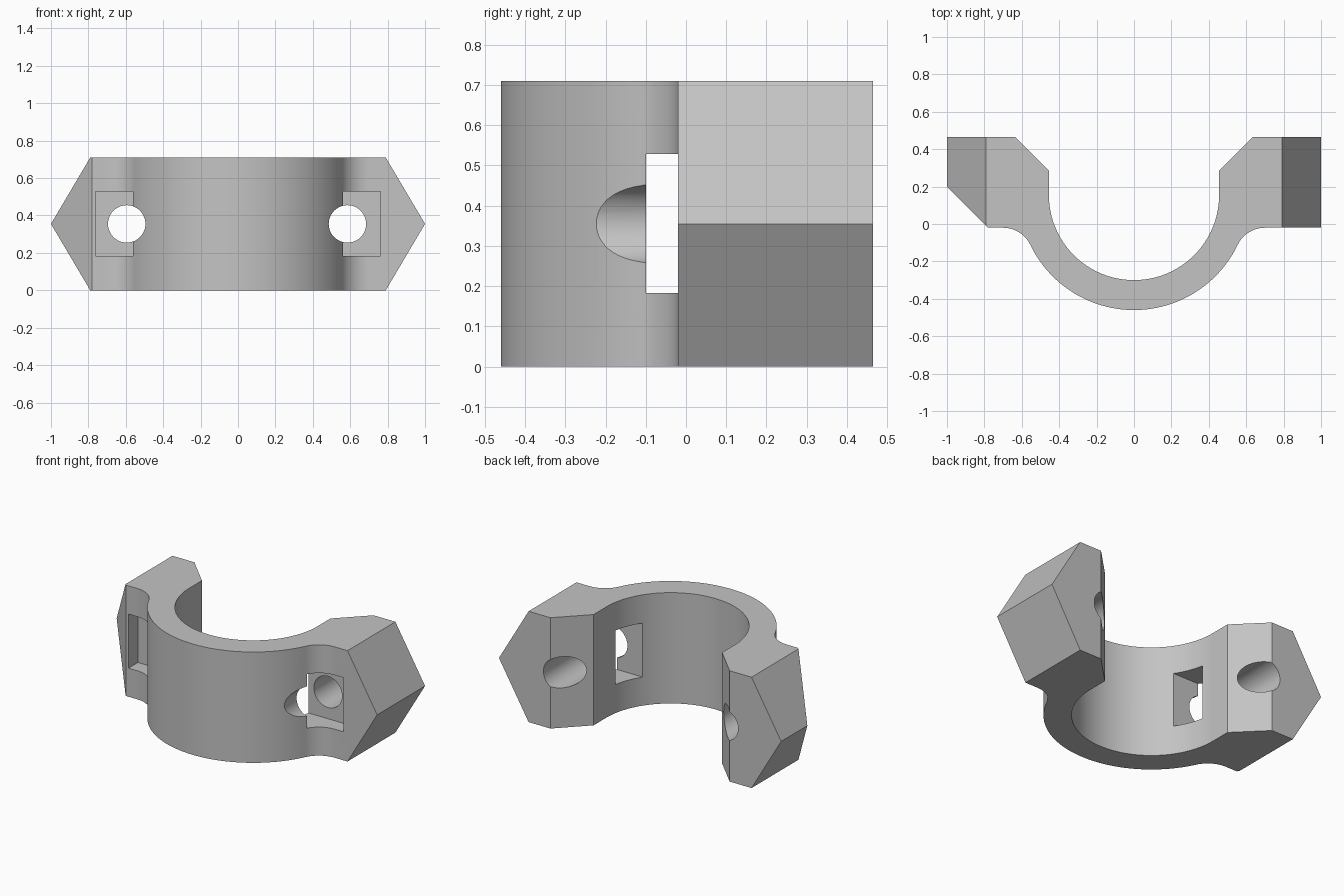
import bpy
import bmesh
from math import sin, cos, pi, atan2, radians
from mathutils import Matrix, Vector

cube = bpy.data.objects.get("Cube")
if cube:
    bpy.data.objects.remove(cube, do_unlink=True)

HEIGHT = 0.71
MID = HEIGHT / 2
AXIS_Y = 0.155          # centre of the bore
BORE, OUTER = 0.455, 0.615
FRONT, BACK = -0.02, 0.465
FILLET_X, FILLET = 0.70, 0.162

metal = bpy.data.materials.new("plain grey")
metal.use_nodes = True
grey = (0.55, 0.55, 0.55, 1)
metal.diffuse_color = grey
metal.node_tree.nodes["Principled BSDF"].inputs["Base Color"].default_value = grey


def make_object(name, bm):
    bmesh.ops.recalc_face_normals(bm, faces=bm.faces)
    mesh = bpy.data.meshes.new(name)
    bm.to_mesh(mesh)
    bm.free()
    mesh.materials.append(metal)
    obj = bpy.data.objects.new(name, mesh)
    bpy.context.collection.objects.link(obj)
    return obj


def prism(name, points, direction):
    bm = bmesh.new()
    face = bm.faces.new([bm.verts.new(p) for p in points])
    new = bmesh.ops.extrude_face_region(bm, geom=[face])["geom"]
    verts = [v for v in new if isinstance(v, bmesh.types.BMVert)]
    bmesh.ops.translate(bm, verts=verts, vec=Vector(direction))
    return make_object(name, bm)


def arc(cx, cy, r, start, end, steps):
    return [(cx + r * cos(start + (end - start) * i / steps),
             cy + r * sin(start + (end - start) * i / steps))
            for i in range(steps + 1)]


def combine(target, tool, operation):
    mod = target.modifiers.new(operation, 'BOOLEAN')
    mod.operation = operation
    mod.solver = 'EXACT'
    mod.object = tool
    bpy.context.view_layer.objects.active = target
    bpy.ops.object.modifier_apply(modifier=mod.name)
    bpy.data.objects.remove(tool, do_unlink=True)


# Plan outline: outer band with fillets, lugs, chamfered mouth and bore
fillet_y = FRONT - FILLET
tangent = atan2(fillet_y - AXIS_Y, FILLET_X)
outline = arc(0, AXIS_Y, OUTER, -pi - tangent, tangent, 56)
outline += arc(FILLET_X, fillet_y, FILLET, tangent + pi, pi / 2, 12)[1:]
outline += [(1.05, FRONT), (1.05, BACK), (0.635, BACK), (BORE, 0.285)]
outline += arc(0, AXIS_Y, BORE, 0, -pi, 64)
outline += [(-BORE, 0.285), (-0.635, BACK), (-1.05, BACK)]
outline += [(-1.05, 0.25), (-0.78, FRONT)]       # bevelled corner on one lug
outline += arc(-FILLET_X, fillet_y, FILLET, pi / 2, -tangent, 12)[:-1]
clamp = prism("clamp_half", [(x, y, 0) for x, y in outline], (0, 0, HEIGHT))

# Pointed lug ends
ends = [(-1, MID), (-0.79, 0), (0.79, 0), (1, MID), (0.79, HEIGHT), (-0.79, HEIGHT)]
blank = prism("pointed_blank", [(x, -1, z) for x, z in ends], (0, 2, 0))
combine(clamp, blank, 'INTERSECT')

# Bolt holes and nut pockets
for side, hole_x in ((-1, -0.595), (1, 0.585)):
    bm = bmesh.new()
    bmesh.ops.create_cone(bm, cap_ends=True, segments=48, radius1=0.1, radius2=0.1, depth=2,
                          matrix=Matrix.Translation((hole_x, 0, MID)) @ Matrix.Rotation(pi / 2, 4, 'X'))
    combine(clamp, make_object("bolt_hole", bm), 'DIFFERENCE')

    inner, outer = side * 0.3, side * 0.762
    corners = [(inner, -0.1), (outer, -0.1), (outer, 0.075), (inner, 0.075)]
    pocket = prism("nut_pocket", [(x, y, 0.183) for x, y in corners], (0, 0, 0.346))
    combine(clamp, pocket, 'DIFFERENCE')

# Smooth curved walls, crisp edges
bpy.ops.object.select_all(action='DESELECT')
clamp.select_set(True)
bpy.context.view_layer.objects.active = clamp
bpy.ops.object.shade_smooth_by_angle(angle=radians(25))
